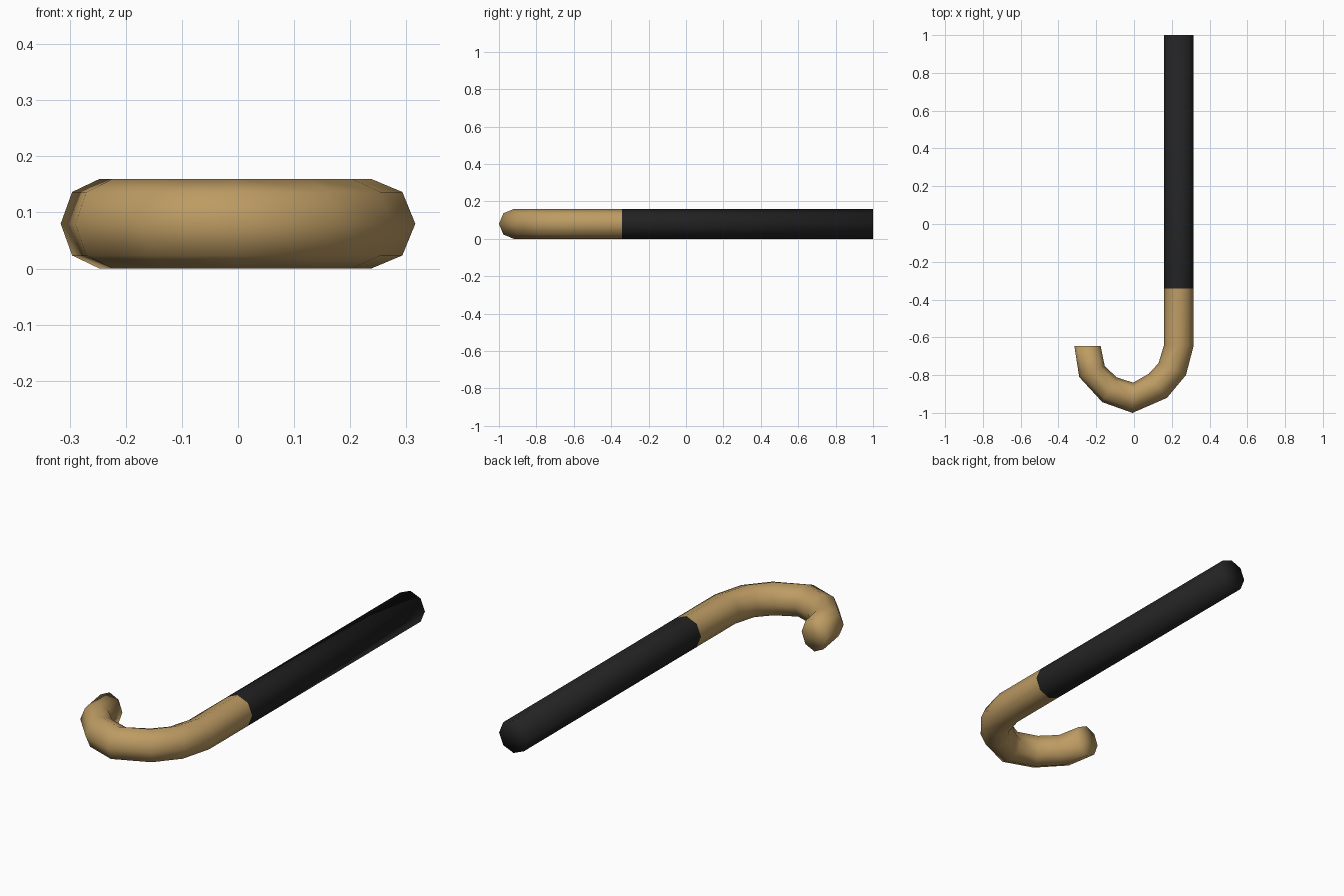
import bpy, bmesh, math
from mathutils import Vector

if "Cube" in bpy.data.objects:
    bpy.data.objects.remove(bpy.data.objects["Cube"])

R = 0.08      # tube radius and centre height
SIDES = 8


def material(name, rgb):
    m = bpy.data.materials.new(name)
    m.diffuse_color = (*rgb, 1)
    m.use_nodes = True
    m.node_tree.nodes["Principled BSDF"].inputs["Base Color"].default_value = m.diffuse_color
    return m


def tube(name, rings, mat, cap_start=False, cap_end=False):
    """Sweep an octagon through (outer, inner) xy pairs."""
    bm = bmesh.new()
    loops = []
    for outer, inner in rings:
        o, i = Vector((*outer, R)), Vector((*inner, R))
        mid, half = (o + i) / 2, (o - i) / 2
        loops.append([bm.verts.new(mid + half * math.cos(a) + Vector((0, 0, R * math.sin(a))))
                      for a in (2 * math.pi * k / SIDES for k in range(SIDES))])
    for a, b in zip(loops, loops[1:]):
        for k in range(SIDES):
            n = (k + 1) % SIDES
            bm.faces.new((a[k], a[n], b[n], b[k]))
    for use, loop in ((cap_start, loops[0]), (cap_end, loops[-1])):
        if use:
            c = bm.verts.new(sum((v.co for v in loop), Vector()) / SIDES)
            for k in range(SIDES):
                bm.faces.new((loop[k], loop[(k + 1) % SIDES], c))
    bmesh.ops.recalc_face_normals(bm, faces=bm.faces)
    # an open tube's normals must point away from its axis
    f = bm.faces[0]
    axis = sum((v.co for v in loops[0] + loops[1]), Vector()) / (2 * SIDES)
    if f.normal.dot(f.calc_center_median() - axis) < 0:
        bmesh.ops.reverse_faces(bm, faces=bm.faces)
    for f in bm.faces:
        f.smooth = True
    me = bpy.data.meshes.new(name)
    bm.to_mesh(me)
    bm.free()
    me.materials.append(mat)
    ob = bpy.data.objects.new(name, me)
    bpy.context.collection.objects.link(ob)
    return ob


black = material("black", (0.016, 0.016, 0.016))
tan = material("tan wood", (0.51, 0.33, 0.125))

# Straight black shaft
OUT, IN, JOIN = 0.316, 0.158, -0.342
tube("shaft", [((OUT, 1), (IN, 1)), ((OUT, JOIN), (IN, JOIN))], black, cap_start=True)

# Curved wooden handle: outer and inner edge of each bend ring
tube("handle", [
    ((OUT, JOIN), (IN, JOIN)),
    ((OUT, -0.643), (IN, -0.643)),
    ((0.275, -0.80), (0.130, -0.737)),
    ((0.175, -0.92), (0.078, -0.793)),
    ((-0.008, -1.0), (-0.004, -0.84)),
    ((-0.168, -0.943), (-0.092, -0.812)),
    ((-0.290, -0.81), (-0.155, -0.752)),
    ((-0.316, -0.645), (-0.177, -0.645)),
], tan, cap_end=True)
